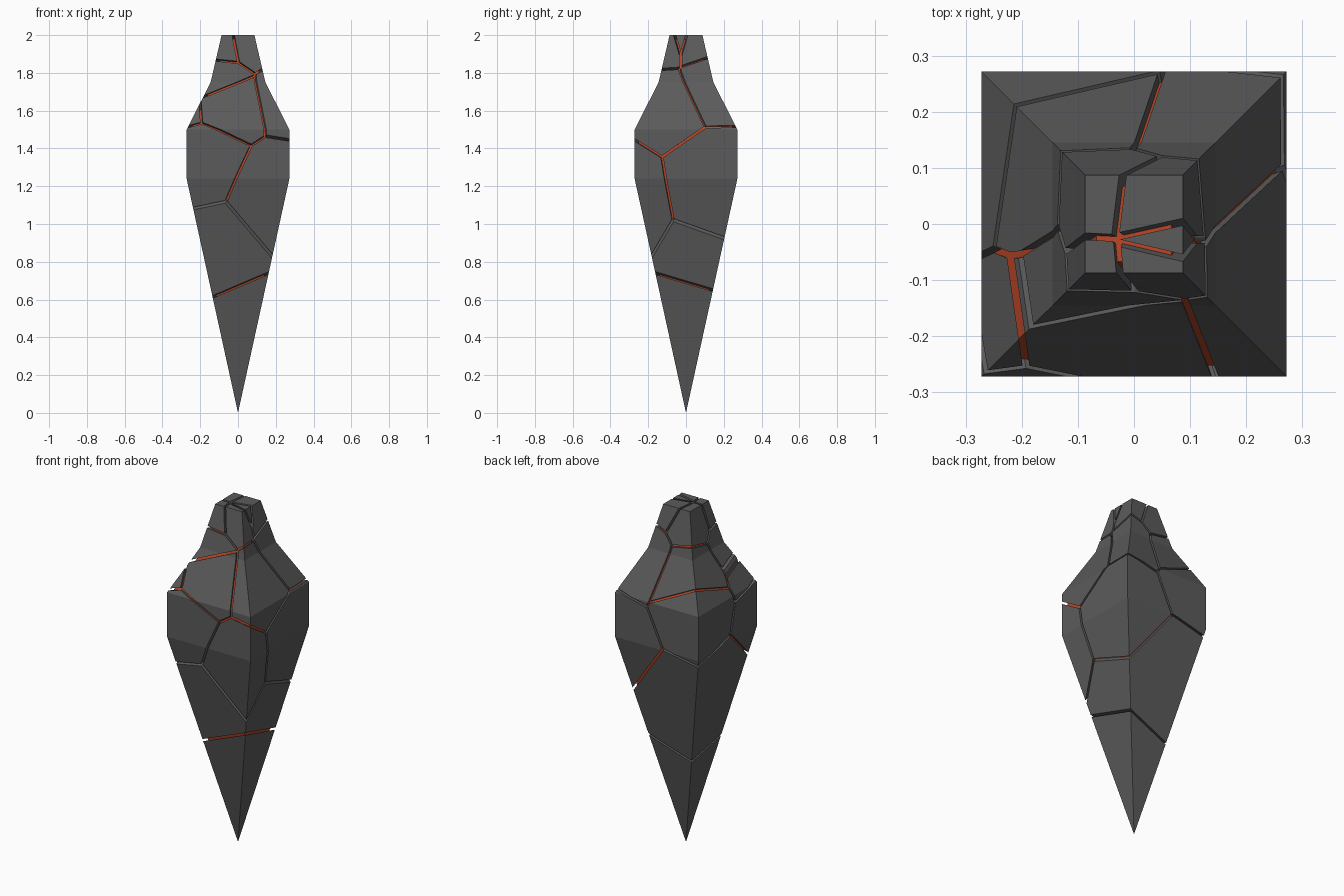
import bpy, bmesh
from mathutils import Vector

if "Cube" in bpy.data.objects:
    bpy.data.objects.remove(bpy.data.objects["Cube"])

GAP = 0.006      # half width of each crack
DEPTH = 0.02     # how far the glowing core sits below the surface


def material(name, rgb):
    m = bpy.data.materials.new(name)
    m.diffuse_color = (*rgb, 1)
    m.use_nodes = True
    m.node_tree.nodes["Principled BSDF"].inputs["Base Color"].default_value = m.diffuse_color
    return m


stone = material("dark_stone", (0.105, 0.105, 0.105))
glow = material("glowing_orange", (0.5, 0.062, 0.02))

# square spike silhouette: (height, half width)
PROFILE = [(0.0, 0.0), (1.24, 0.272), (1.5, 0.272), (1.75, 0.145), (2.0, 0.087)]
CORE = [(DEPTH * 4.7, 0.0)] + [(z - (DEPTH if z == 2.0 else 0), h - DEPTH)
                               for z, h in PROFILE[1:]]


def spike(profile):
    """Closed square-section solid lofted through the profile."""
    bm = bmesh.new()
    tip = bm.verts.new((0, 0, profile[0][0]))
    rings = [[bm.verts.new((sx * h, sy * h, z))
              for sx, sy in ((-1, -1), (1, -1), (1, 1), (-1, 1))]
             for z, h in profile[1:]]
    for i in range(4):
        j = (i + 1) % 4
        bm.faces.new((tip, rings[0][j], rings[0][i]))
        for a, b in zip(rings, rings[1:]):
            bm.faces.new((a[i], a[j], b[j], b[i]))
    bm.faces.new(rings[-1])
    bmesh.ops.recalc_face_normals(bm, faces=bm.faces)
    return bm


def add_object(bm, name, mat):
    me = bpy.data.meshes.new(name)
    bm.to_mesh(me)
    bm.free()
    me.materials.append(mat)
    ob = bpy.data.objects.new(name, me)
    bpy.context.collection.objects.link(ob)
    return ob


# one centre per stone chunk; cracks run halfway between neighbours
CENTRES = {
    "tip": (0.159, -0.138, 0.303),
    "lower_body": (-0.12, 0.05, 1.0),
    "front_right_body": (0.214, -0.392, 1.188),
    "front_left_body": (-0.219, -0.328, 1.389),
    "back_right_body": (0.291, 0.181, 1.278),
    "back_left_body": (-0.233, 0.194, 1.52),
    "left_shoulder": (-0.30, -0.25, 1.66),
    "back_left_shoulder": (-0.154, 0.14, 1.666),
    "back_right_shoulder": (0.186, 0.17, 1.74),
    "front_right_shoulder": (0.29, -0.09, 1.67),
    "front_left_shoulder": (-0.09, -0.22, 1.66),
    "left_neck": (-0.136, -0.197, 1.763),
    "back_left_top": (-0.10, 0.08, 1.96),
    "front_left_top": (-0.11, -0.13, 2.0),
    "right_top": (0.08, -0.03, 2.06),
    "back_right_top": (0.06, 0.06, 2.03),
    "front_top": (0.06, -0.115, 2.03),
}

# stone chunks: the spike cut back to the space around each centre
for name, centre in CENTRES.items():
    c = Vector(centre)
    bm = spike(PROFILE)
    for other in CENTRES.values():
        if other == centre or not bm.faces:
            continue
        o = Vector(other)
        n = (o - c).normalized()
        cut = bmesh.ops.bisect_plane(
            bm, geom=bm.verts[:] + bm.edges[:] + bm.faces[:], dist=1e-6,
            plane_co=(c + o) / 2 - n * GAP, plane_no=n, clear_outer=True)
        rim = [e for e in cut["geom_cut"]
               if isinstance(e, bmesh.types.BMEdge) and e.is_boundary]
        if rim:
            bmesh.ops.edgenet_fill(bm, edges=rim)
    bmesh.ops.recalc_face_normals(bm, faces=bm.faces)
    add_object(bm, "stone_chunk_" + name, stone)

# glowing core seen through the cracks
add_object(spike(CORE), "glowing_core", glow)
